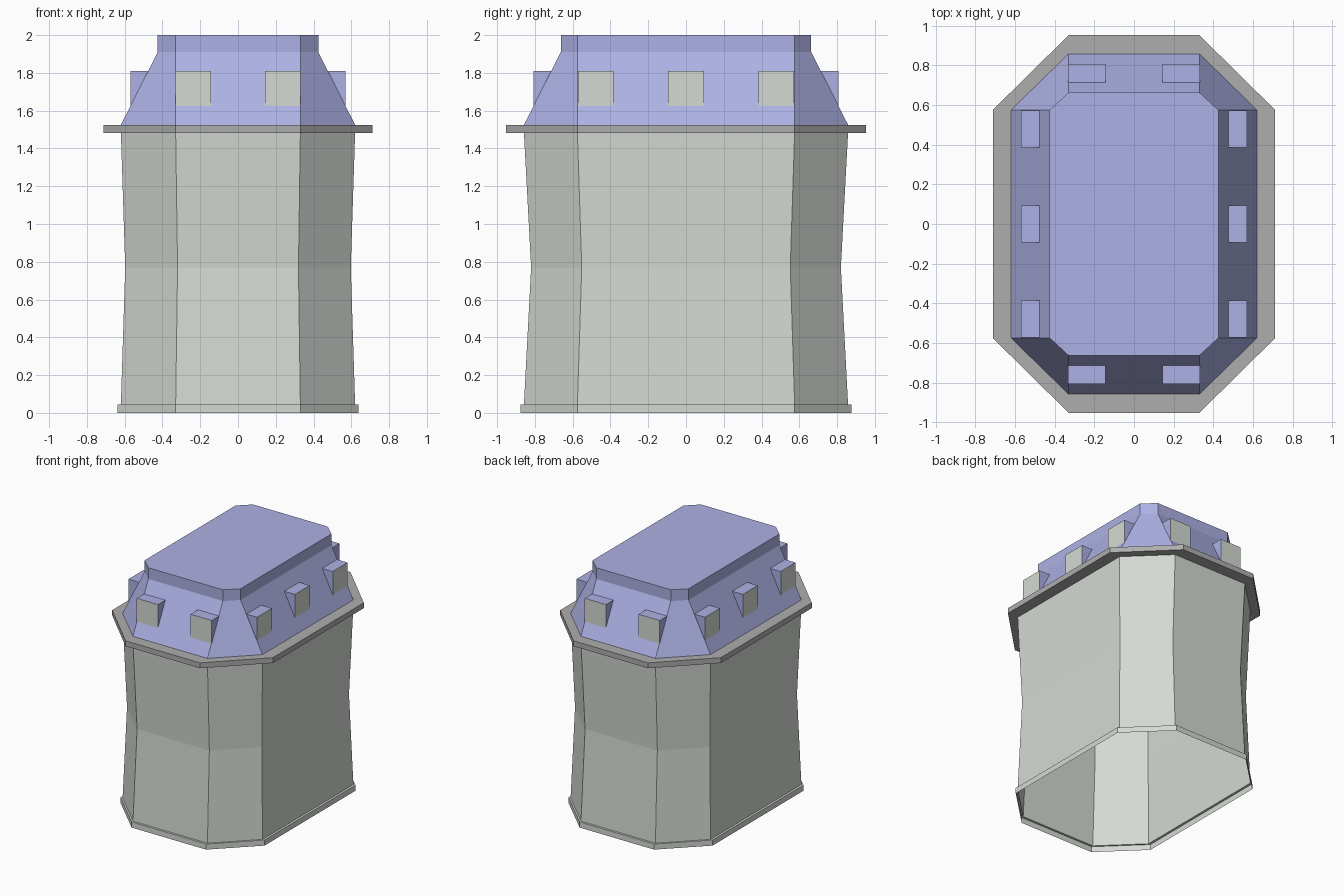
import bpy
from mathutils import Vector

if "Cube" in bpy.data.objects:
    bpy.data.objects.remove(bpy.data.objects["Cube"])


def material(name, rgb):
    m = bpy.data.materials.new(name)
    m.diffuse_color = (*rgb, 1)
    m.use_nodes = True
    m.node_tree.nodes["Principled BSDF"].inputs["Base Color"].default_value = m.diffuse_color
    return m


STONE = material("pale_stone", (0.66, 0.70, 0.65))
TRIM = material("grey_trim", (0.42, 0.42, 0.42))
SLATE = material("blue_slate", (0.42, 0.44, 0.78))


def add_mesh(name, verts, faces, mats):
    me = bpy.data.meshes.new(name)
    me.from_pydata(verts, [], faces)
    for m in mats:
        me.materials.append(m)
    ob = bpy.data.objects.new(name, me)
    bpy.context.collection.objects.link(ob)
    return ob


def octagon(hx, hy, z, cx=0.33, cy=0.575):
    """Rectangle with cut corners; flat sides end at cx and cy."""
    return [(hx, -cy, z), (hx, cy, z), (cx, hy, z), (-cx, hy, z),
            (-hx, cy, z), (-hx, -cy, z), (-cx, -hy, z), (cx, -hy, z)]


def loft(name, rings, mat, cap=False):
    verts = [v for r in rings for v in octagon(*r)]
    faces = []
    for k in range(len(rings) - 1):
        a, b = 8 * k, 8 * k + 8
        for i in range(8):
            j = (i + 1) % 8
            faces.append((a + i, a + j, b + j, b + i))
    if cap:
        n = len(verts)
        faces.append(tuple(range(n - 8, n)))
    return add_mesh(name, verts, faces, [mat])


# Hollow walls, pinched at mid height, with a plinth at the foot
loft("walls", [(0.638, 0.875, 0), (0.638, 0.875, 0.045), (0.62, 0.858, 0.045),
               (0.597, 0.82, 0.77, 0.32, 0.552), (0.62, 0.858, 1.482)], STONE)

# Flat cornice ring
loft("cornice", [(0.62, 0.858, 1.482), (0.712, 0.952, 1.482),
                 (0.712, 0.952, 1.525), (0.62, 0.858, 1.525)], TRIM)

# Mansard roof with a short upright band and flat top
loft("roof", [(0.62, 0.858, 1.525), (0.425, 0.663, 1.91), (0.425, 0.663, 2.0)],
     SLATE, cap=True)


# Wedge dormers: pale window face, blue top and cheeks
def dormer(name, normal, u, face, z0=1.623, z1=1.81, half=0.094, depth=0.094):
    n = Vector(normal)
    t = Vector((0, 0, 1)).cross(n)
    verts = []
    for s in (u - half, u + half):
        for d, z in ((face, z0), (face, z1), (face - depth, z1)):
            verts.append(n * d + t * s + Vector((0, 0, z)))
    faces = [(0, 3, 4, 1), (1, 4, 5, 2), (3, 5, 4), (0, 1, 2)]
    ob = add_mesh(name, verts, faces, [SLATE, STONE])
    ob.data.polygons[0].material_index = 1


for side, s in (("front", -1), ("back", 1)):
    for i, u in enumerate((-0.238, 0.238)):
        dormer(f"{side}_dormer_{i + 1}", (0, s, 0), u, 0.808)
for side, s in (("left", -1), ("right", 1)):
    for i, u in enumerate((-0.479, 0, 0.479)):
        dormer(f"{side}_dormer_{i + 1}", (s, 0, 0), u, 0.57)
